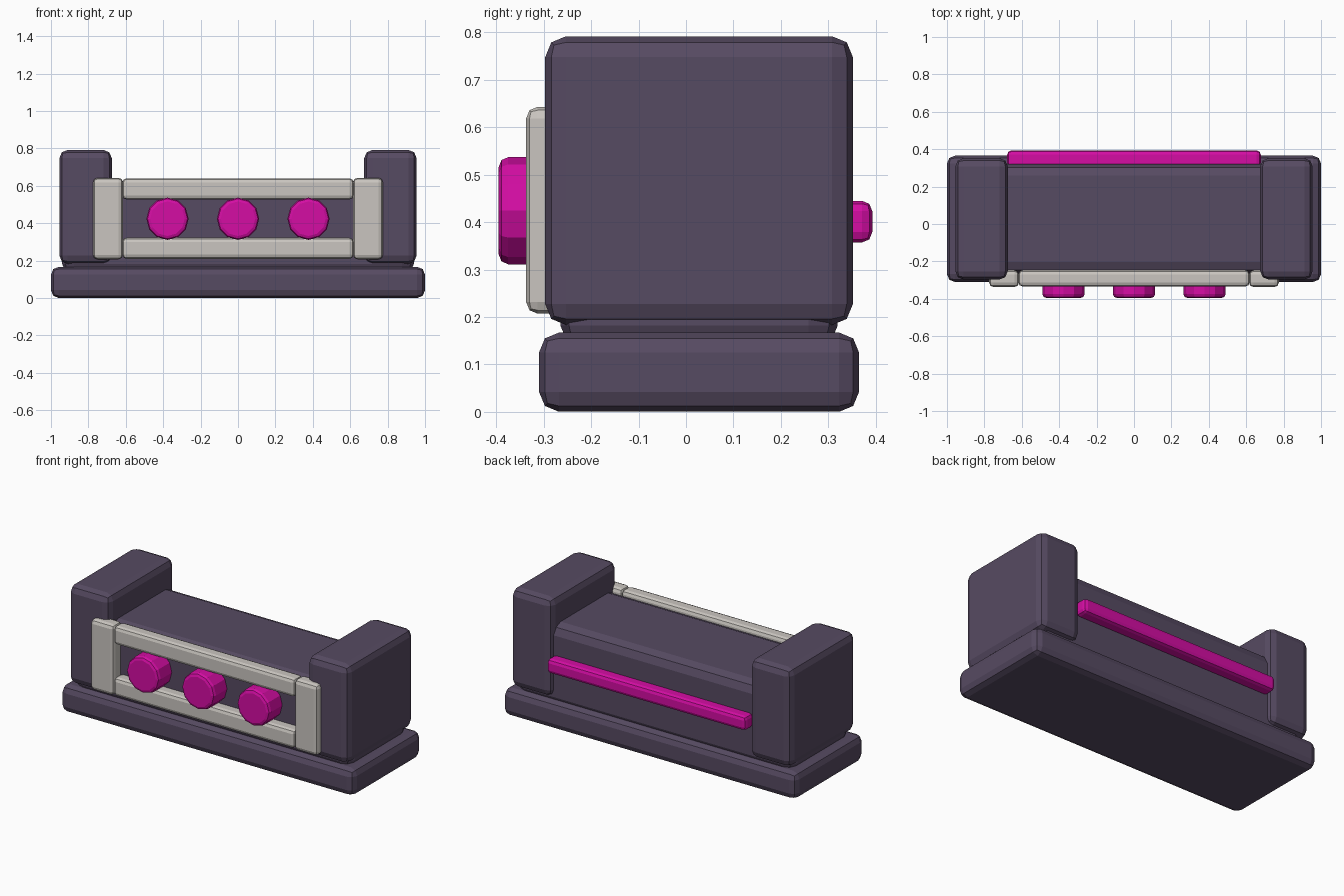
import bpy, math

if "Cube" in bpy.data.objects:
    bpy.data.objects.remove(bpy.data.objects["Cube"])


def material(name, rgb):
    m = bpy.data.materials.new(name)
    m.diffuse_color = (*rgb, 1)
    m.use_nodes = True
    m.node_tree.nodes["Principled BSDF"].inputs["Base Color"].default_value = m.diffuse_color
    return m


PURPLE = material("dusky purple", (0.094, 0.069, 0.122))
GREY = material("warm grey", (0.59, 0.56, 0.525))
MAGENTA = material("magenta", (0.66, 0.004, 0.37))


def finish(ob, name, mat, bevel, segments=2, angle=40):
    ob.name = name
    ob.data.materials.append(mat)
    mod = ob.modifiers.new("rounded edges", "BEVEL")
    mod.width = bevel
    mod.segments = segments
    mod.limit_method = "ANGLE"
    mod.angle_limit = math.radians(angle)
    return ob


def block(name, x, y, z, mat, bevel):
    """Bevelled box from (min, max) ranges."""
    bpy.ops.mesh.primitive_cube_add(size=1, location=[sum(r) / 2 for r in (x, y, z)])
    ob = bpy.context.object
    ob.scale = [r[1] - r[0] for r in (x, y, z)]
    bpy.ops.object.transform_apply(location=False, rotation=False, scale=True)
    return finish(ob, name, mat, bevel)


# Plinth and central body
block("base", (-1, 1), (-0.31, 0.365), (0, 0.167), PURPLE, 0.042)
block("body", (-0.94, 0.94), (-0.265, 0.32), (0.12, 0.625), PURPLE, 0.062)

# End towers and frame posts, mirrored left and right
for side, s in (("left", -1), ("right", 1)):
    block(side + "_tower", sorted((s * 0.675, s * 0.955)), (-0.297, 0.352),
          (0.183, 0.792), PURPLE, 0.044)
    block(side + "_frame_post", sorted((s * 0.615, s * 0.775)), (-0.337, -0.247),
          (0.207, 0.643), GREY, 0.024)

# Horizontal frame rails
for name, z in (("lower_frame_rail", (0.21, 0.323)), ("upper_frame_rail", (0.527, 0.64))):
    block(name, (-0.618, 0.618), (-0.334, -0.247), z, GREY, 0.022)

# Round front knobs
for i, x in enumerate((-0.377, 0, 0.377)):
    bpy.ops.mesh.primitive_cylinder_add(vertices=12, radius=0.113, depth=0.145,
                                        location=(x, -0.3225, 0.424),
                                        rotation=(math.pi / 2, 0, 0))
    finish(bpy.context.object, f"knob_{i + 1}", MAGENTA, 0.02)

# Rear trim bar
block("rear_bar", (-0.678, 0.678), (0.305, 0.393), (0.357, 0.445), MAGENTA, 0.022)
